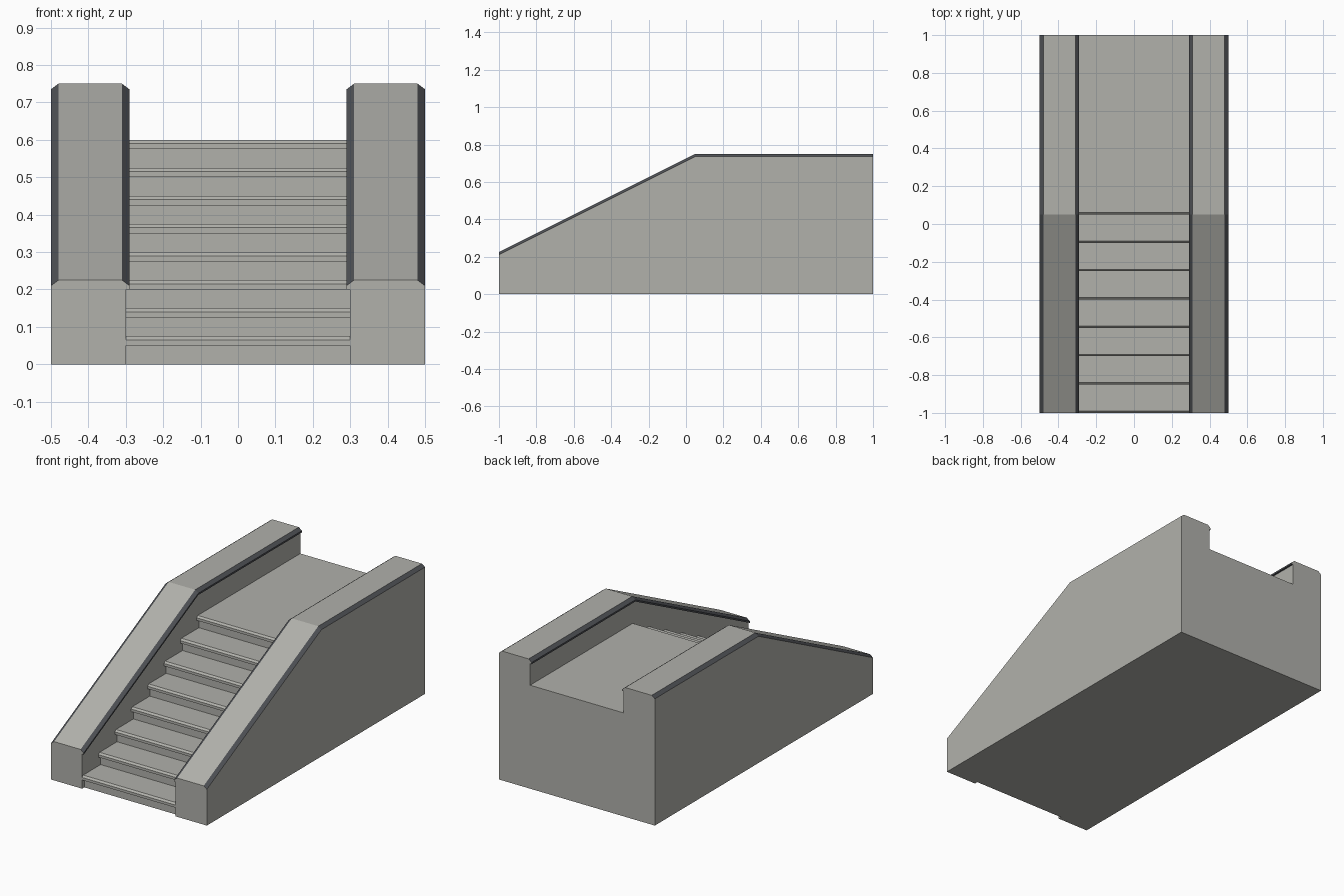
import bpy, bmesh

cube = bpy.data.objects.get("Cube")
if cube:
    bpy.data.objects.remove(cube, do_unlink=True)


def make_material(name, rgb):
    mat = bpy.data.materials.new(name)
    mat.use_nodes = True
    mat.diffuse_color = (*rgb, 1)
    mat.node_tree.nodes["Principled BSDF"].inputs["Base Color"].default_value = (*rgb, 1)
    return mat


stone = make_material("grey_stone", (0.44, 0.44, 0.41))
trim = make_material("dark_trim", (0.08, 0.085, 0.095))


def loft(name, rings, trim_sides=()):
    """Join matching rings of points into a closed solid."""
    bm = bmesh.new()
    loops = [[bm.verts.new(p) for p in ring] for ring in rings]
    count = len(loops[0])
    for a, b in zip(loops, loops[1:]):
        for i in range(count):
            j = (i + 1) % count
            face = bm.faces.new((a[i], a[j], b[j], b[i]))
            face.material_index = int(i in trim_sides)
    bm.faces.new(loops[0])
    bm.faces.new(loops[-1])
    bmesh.ops.recalc_face_normals(bm, faces=bm.faces[:])
    mesh = bpy.data.meshes.new(name)
    bm.to_mesh(mesh)
    bm.free()
    mesh.materials.append(stone)
    mesh.materials.append(trim)
    obj = bpy.data.objects.new(name, mesh)
    bpy.context.collection.objects.link(obj)
    return obj


# Stair flight and landing: one side profile with overhanging chamfered treads
STEPS, RISE, RUN = 8, 0.075, 0.15
NOSE, LIP, CHAMFER = 0.02, 0.025, 0.01
profile = []
for k in range(STEPS):
    y, z = -1 + k * RUN, k * RISE
    top = z + RISE
    profile += [(y + NOSE, z), (y + NOSE, top - LIP), (y, top - LIP),
                (y, top - CHAMFER), (y + CHAMFER, top)]
profile += [(1, STEPS * RISE), (1, 0)]
loft("stair_flight", [[(x, y, z) for y, z in profile] for x in (-0.3, 0.3)])

# Side walls: sloped then level, with a chamfered coping lip on the inside
STATIONS = [(-1, 0.225), (0.05, 0.75), (1, 0.75)]
DROP = 0.015
for side, name in ((1, "left_wall"), (-1, "right_wall")):
    rings = []
    for y, top in STATIONS:
        section = [(0.3, 0), (0.5, 0), (0.5, top - DROP), (0.48, top),
                   (0.31, top), (0.29, top - DROP), (0.29, top - 0.025),
                   (0.3, top - 0.025)]
        rings.append([(side * x, y, z) for x, z in section])
    loft(name, rings, trim_sides=(2, 4, 5, 6))
